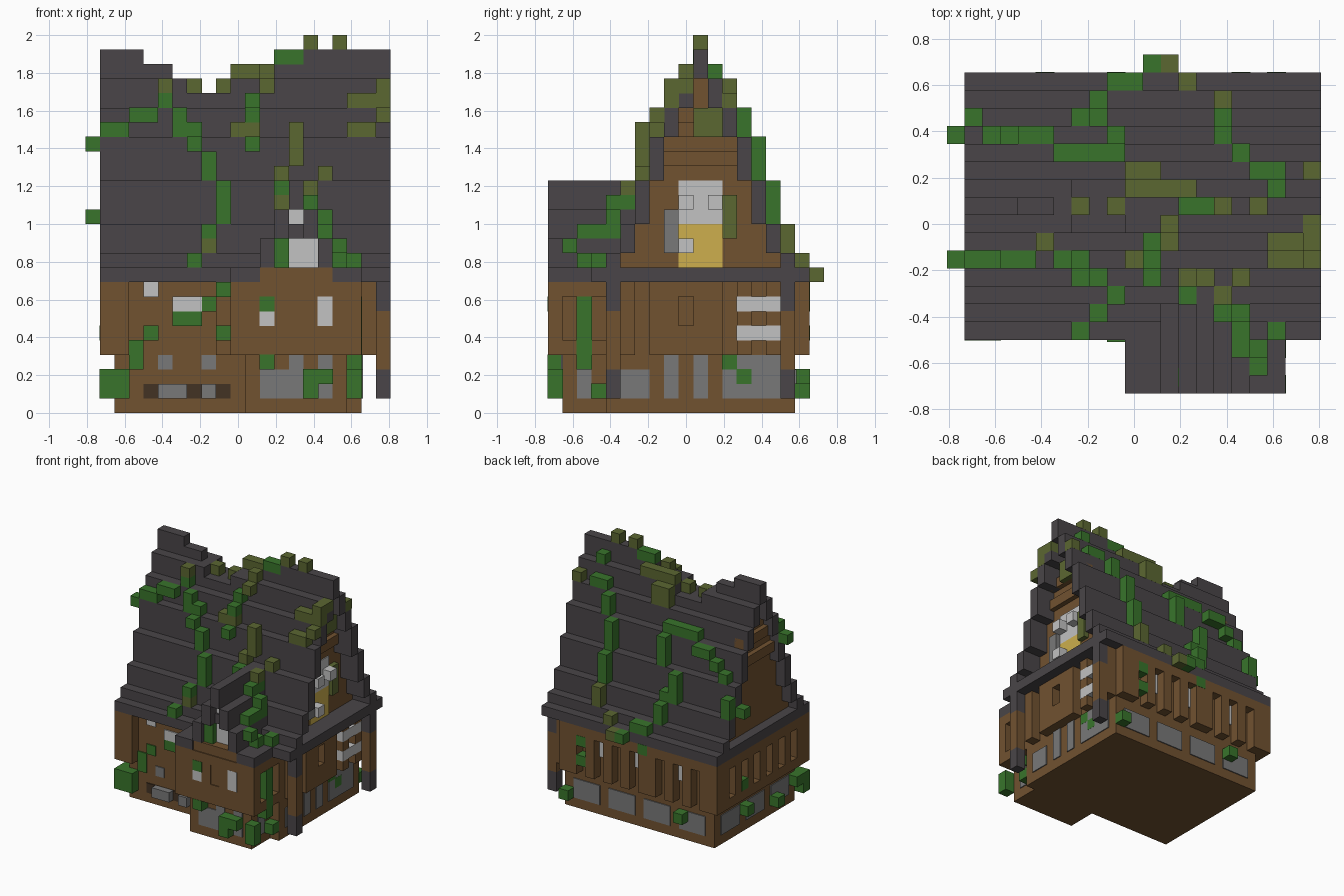
import bpy, bmesh
from mathutils import Matrix, Vector

cube = bpy.data.objects.get("Cube")
if cube:
    bpy.data.objects.remove(cube, do_unlink=True)

U = 1 / 13                      # edge of one block
T = .1                          # thickness of a thin plate, in blocks
ORIGIN = Vector((-10.5, -9.5, 0))


def material(name, r, g, b):
    m = bpy.data.materials.new(name)
    m.use_nodes = True
    m.diffuse_color = (r, g, b, 1)
    m.node_tree.nodes["Principled BSDF"].inputs["Base Color"].default_value = (r, g, b, 1)
    return m


TIMBER = material("timber brown", .165, .084, .03)
DARK = material("dark timber", .054, .032, .017)
SLATE = material("slate", .067, .06, .065)
LEAF = material("leaf green", .04, .175, .024)
MOSS = material("moss olive", .105, .135, .031)
PALE = material("pale plaster", .54, .54, .54)
STONE = material("grey stone", .19, .19, .19)
GLOW = material("yellow glass", .61, .43, .075)


def part(name, mat, boxes, grow=0.0):
    """One object from boxes given as block corner and block size."""
    bm = bmesh.new()
    for x, y, z, w, d, h in boxes:
        centre = (Vector((x + w / 2, y + d / 2, z + h / 2)) + ORIGIN) * U
        size = Vector((w, d, h)) * U + Vector((grow, grow, grow))
        bmesh.ops.create_cube(bm, size=1, matrix=Matrix.Translation(centre) @ Matrix.Diagonal(size.to_4d()))
    mesh = bpy.data.meshes.new(name)
    bm.to_mesh(mesh)
    bm.free()
    mesh.materials.append(mat)
    bpy.context.collection.objects.link(bpy.data.objects.new(name, mesh))


# Roof step tops, counted outward from each ridge
MAIN = [25, 23, 21, 19, 16, 13, 11, 10]
PORCH = [16, 14, 12, 10]
MID, PMID = 10, 14

# Walls
part("main_walls", TIMBER, [(2, 4, 0, 17, 13, 9)])
part("porch_walls", TIMBER, [(11, 1, 0, 7, 3, 9), (12, T, 4, 5, 3 - T, 6)])

# Jettied framing: studs and rails standing one block proud
feet = [(i, 17) for i in (1, 2, 4, 6, 8, 9, 11, 13, 15, 17, 18)]
feet += [(1, j) for j in range(4, 17, 2)] + [(19, j) for j in (5, 7, 8, 10, 11, 13, 15, 16)]
feet += [(i, 3) for i in (1, 2, 9, 10)] + [(i, 0) for i in (11, 12, 13, 15, 16, 17)]
feet += [(i, j) for i in (10, 18) for j in (0, 2)]
part("wall_studs", TIMBER, [(i, j, 4, 1, 1, 5) for i, j in feet])
rails = [(1, 17, 8, 18, 1, 1), (14, 0, 5, 1, 1, 1), (19, 9, 5, 1, 1, 1)]
for k in (4, 8):
    rails += [(1, 3, k, 1, 15, 1), (19, 8, k, 1, 3, 1), (11, 0, k, 7, 1, 1), (18, 0, k, 1, 4, 1)]
part("wall_rails", TIMBER, rails)

# Hanging corner posts with slate ends
part("corner_posts", TIMBER, [(20, j, 3, 1, 1, 4) for j in (4, 16)])
part("post_ends", SLATE, [(20, j, k, 1, 1, 2) for j in (4, 16) for k in (1, 7)])

# Stone footing panels between ground posts
panels = [(i, 17, 1, 3, T, 2) for i in (3, 7, 11, 15)]
panels += [(2 - T, j, 1, T, 3, 2) for j in (5, 9, 13)]
panels += [(19, j, 1, T, d, h) for j, d, h in ((5, 2, 2), (8, 1, 3), (10, 1, 3), (12, 4, 3))]
panels += [(i, 1 - T, k, w, T, h) for i, k, w, h in
           ((12, 1, 3, 2), (14, 3, 1, 1), (16, 3, 1, 1), (16, 1, 1, 1))]
panels += [(i, 4 - T, 3, 1, T, 1) for i in (5, 8)] + [(18, 2, 1, T, 1, 2)]
part("stone_panels", STONE, panels)
part("front_crawl_gap", DARK, [(4, 4 - T, 1, 6, T, 1)])
part("loose_stones", STONE, [(5, 3.3, 1, 2, 1, 1), (8, 3.3, 1, 1, 1, 1)])

# Pale panes and plaster among the studs
panes = [(4, 4 - T, 8, 1, T, 1), (6, 4 - T, 7, 2, T, 1), (12, 0, 6, 1, 1, 1), (16, 0, 6, 1, 1, 2)]
panes += [(19, 13, k, 1, 3, 1) for k in (5, 7)] + [(i, 17, 6, 1, T, 2) for i in (5, 10, 14)]
panes.append((2 - T, 9, 6, T, 1, 2))
part("wall_panes", PALE, panes, .002)

# Eave slabs and stepped main roof, notched where the ridge has fallen in
part("eaves", SLATE, [(1, 3, 9, 20, 15, 1)] + [(i, 0, 9, 2, 3, 1) for i in (10, 17)])
steps = []
for d in range(1, 7):
    low, h = MAIN[d + 1], MAIN[d] - MAIN[d + 1]
    for j in (MID - d, MID + d):
        if d == 1:
            steps += [(1, j, low, 6, 1, h), (7, j, low, 3, 1, 1), (10, j, low, 11, 1, h)]
        else:
            steps.append((1, j, low, 20, 1, h))
part("main_roof", SLATE, steps)
ridge = [(3, 21, 3), (4, 21, 3), (5, 21, 3), (6, 21, 2)]
ridge = [(1, 23, 3, 2), (3, 21, 1, 4), (4, 21, 2, 3), (6, 21, 1, 2), (7, 21, 3, 1),
         (10, 21, 3, 2), (13, 21, 2, 3), (15, 21, 3, 4), (18, 23, 3, 2)]
ridge[0] = (1, 23, 2, 2)
part("main_ridge", SLATE, [(i, MID, k, w, 1, h) for i, k, w, h in ridge])

# Porch roof with its tall thin ridge
slopes = []
for d in range(3):
    low = PORCH[d + 1]
    for i in {PMID - d, PMID + d}:
        slopes.append((i, 0, low, 1, low / 2, PORCH[d] - low))
part("porch_roof", SLATE, slopes)
part("porch_gable", PALE, [(13, 1, 10, 3, 1, 2), (14, 1, 12, 1, 1, 2)])
part("porch_gable_beam", SLATE, [(14, .8, 12, 1, 1, 1)])

# End gables, one course per block, set in behind the roof edge
courses = []
for k in range(10, 23):
    half = max(d for d in range(8) if MAIN[d] > k) - 1
    courses += [(i, MID - half, k, 1, 2 * half + 1, 1) for i in (2, 18)]
part("gable_walls", TIMBER, courses)
part("gable_beams", TIMBER, [(x, 8, k, 1, 5, 1) for x in (1.5, 18.5) for k in (17, 19)])

# Gable window
part("window_glass", GLOW, [(19, 9, 10, T, 3, 3)])
part("window_plaster", PALE, [(19, 9, 13, T, 3, 3), (19, 9, 14, 1, 1, 1),
                              (19, 11, 14, 1, 1, 1), (19, 9, 11, 1, 1, 1)])
part("window_stone", STONE, [(19, 8, 11, .6, 1, 3)])

# Creeper strands: a starting block, then steps by compass letter, up or down
STEP = {"N": (0, 1, 0), "S": (0, -1, 0), "E": (1, 0, 0), "W": (-1, 0, 0),
        "U": (0, 0, 1), "D": (0, 0, -1)}


def strands(name, mat, paths):
    blocks = []
    for *start, walk in paths:
        at = Vector(start)
        blocks.append((*at, 1, 1, 1))
        for letter in walk:
            at = at + Vector(STEP[letter])
            blocks.append((*at, 1, 1, 1))
    part(name, mat, blocks, .001)


strands("front_creeper", LEAF, [
    (0, 7, 18, ""), (1, 7, 19, "E"), (3, 7, 20, "E"), (5, 8, 21, ""), (6, 7, 20, "DE"),
    (7, 6, 18, ""), (8, 6, 17, "D"), (9, 5, 15, "DD"), (8, 4, 12, ""), (7, 3, 10, ""),
    (11, 8, 21, ""), (11, 7, 20, ""), (11, 6, 18, ""), (13, 5, 15, ""), (15, 5, 14, "S"),
    (16, 4, 13, "DSS"), (17, 2, 10, ""), (17, 1, 11, ""), (18, 3, 10, "")])
strands("front_moss", MOSS, [
    (5, 8, 22, ""), (8, 4, 11, ""), (10, 7, 19, "E"), (12, 9, 23, ""), (12, 8, 22, ""),
    (20, 9, 22, "SDWW"), (18, 7, 19, "E"), (20, 7, 20, ""), (14, 6, 19, "DD"),
    (13, 6, 16, ""), (13, 5, 14, ""), (16, 6, 16, ""), (15, 5, 15, "")])
strands("back_creeper", LEAF, [
    (11, 18, 9, ""), (10, 17, 10, "W"), (8, 16, 11, "U"), (8, 15, 13, "WUU"),
    (1, 15, 13, "U"), (0, 14, 13, ""), (2, 14, 16, ""), (3, 14, 17, ""), (4, 14, 18, "E"),
    (9, 14, 16, "UU"), (9, 13, 19, "WWW"), (15, 15, 13, "UU"), (15, 14, 16, "UU"),
    (16, 13, 19, "U"), (17, 12, 21, "E"), (18, 11, 23, ""), (13, 10, 24, "E")])
strands("back_moss", MOSS, [
    (12, 18, 9, ""), (13, 17, 10, ""), (15, 16, 11, "U"), (10, 12, 21, "UED"),
    (10, 11, 23, "EEE"), (20, 12, 21, ""), (7, 10, 22, ""), (9, 10, 22, ""),
    (15, 10, 25, ""), (17, 10, 25, "")])

# Creeper on the walls: hanging clumps, and flat growth on the boards
ivy = [(1, 3, 1, 2, 1, 2), (15, 0, 2, 2, 1, 1), (18, 0, 1, 1, 1, 2), (18, 2, 4, 1, 1, 4),
       (13, .4, 10, 1, 1, 2)]
ivy += [(i, 0, k, 1, 1, 1) for i, k in ((12, 3), (12, 7), (15, 1))]
ivy += [(18, j, k, 1, 1, 1) for j, k in ((2, 3), (3, 1), (17, 1))]
ivy += [(i, 17, k, 1, 1, 1) for i, k in ((16, 7), (16, 5), (9, 8), (5, 2))]
ivy += [(1, j, k, 1, 1, 1) for j, k in ((4, 2), (13, 5), (12, 2), (7, 1))]
part("wall_ivy", LEAF, ivy, .004)
flat = [(i, 4 - T, k, 1, T, 1) for i, k in ((3, 3), (3, 4), (4, 5), (6, 6), (7, 6), (8, 7))]
flat += [(9, 3 - T, k, 1, T, 1) for k in (5, 8)]
flat += [(19, j, k, T, 1, 1) for j, k in ((12, 3), (13, 2))]
part("flat_ivy", LEAF, flat, .002)
part("gable_moss", MOSS, [(19, 10, 19, 1, 2, 2), (19, 12, 12, .5, 1, 3)])
